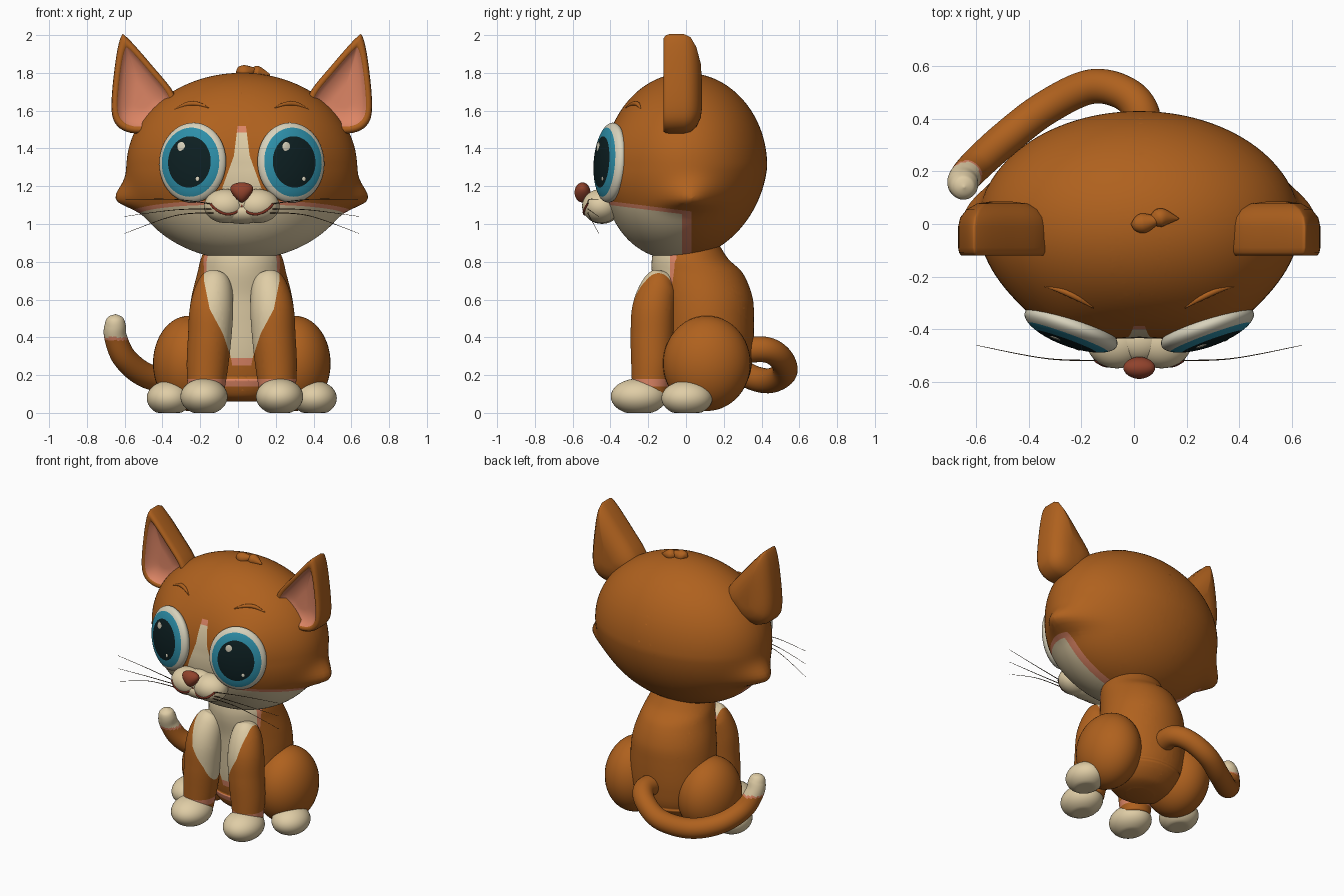
import bpy, bmesh, math
from mathutils import Vector, Matrix, Euler

if "Cube" in bpy.data.objects:
    bpy.data.objects.remove(bpy.data.objects["Cube"])

C = 0.02  # x of the symmetry plane of head and body
COLORS = {
    "orange fur": (0.43, 0.12, 0.013), "cream fur": (0.74, 0.61, 0.38),
    "pink": (0.72, 0.235, 0.13), "eye white": (0.68, 0.64, 0.5),
    "iris blue": (0.026, 0.27, 0.39), "pupil black": (0.004, 0.014, 0.016),
    "nose red": (0.28, 0.055, 0.025), "mouth red": (0.2, 0.03, 0.015),
    "whisker brown": (0.06, 0.035, 0.015),
}
MATS = []
for mat_name, rgb in COLORS.items():
    m = bpy.data.materials.new(mat_name)
    m.diffuse_color = (*rgb, 1)
    m.use_nodes = True
    m.node_tree.nodes["Principled BSDF"].inputs["Base Color"].default_value = m.diffuse_color
    MATS.append(m)
ORANGE, CREAM, PINK, WHITE, BLUE, BLACK, NOSE, MOUTH, WHISKER = range(9)


def finish(bm, name, rule, cuts=()):
    """Cut along colour borders, then colour faces by a constant or a function of their centre."""
    for co, no in cuts:
        bmesh.ops.bisect_plane(bm, geom=bm.verts[:] + bm.edges[:] + bm.faces[:],
                               plane_co=co, plane_no=no)
    bmesh.ops.recalc_face_normals(bm, faces=bm.faces[:])
    used = []
    for f in bm.faces:
        f.smooth = True
        k = rule(f.calc_center_median()) if callable(rule) else rule
        if k not in used:
            used.append(k)
        f.material_index = used.index(k)
    me = bpy.data.meshes.new(name)
    bm.to_mesh(me)
    bm.free()
    for k in used:
        me.materials.append(MATS[k])
    ob = bpy.data.objects.new(name, me)
    bpy.context.collection.objects.link(ob)
    return ob


def blob(name, center, radii, rule, rot=(0, 0, 0), seg=40, cuts=(), taper=0, edit=None):
    """Ellipsoid, flattened where it touches the ground."""
    bm = bmesh.new()
    bmesh.ops.create_uvsphere(bm, u_segments=seg, v_segments=seg * 2 // 3, radius=1)
    mat = Matrix.LocRotScale(Vector(center), Euler(rot), Vector(radii))
    for v in bm.verts:
        v.co.x *= 1 + taper * v.co.z
        v.co = mat @ v.co
        v.co.z = max(v.co.z, 0)
        if edit:
            edit(v.co)
    return finish(bm, name, rule, cuts)


def spline(pts, n, closed=False):
    """Catmull-Rom interpolation of tuples."""
    out, N = [], len(pts)
    for i in range(N if closed else N - 1):
        idx = [(i + k) % N if closed else min(max(i + k, 0), N - 1) for k in (-1, 0, 1, 2)]
        p = [pts[j] for j in idx]
        for s in range(n):
            t = s / n
            out.append([0.5 * (2 * b + (c - a) * t + (2 * a - 5 * b + 4 * c - d) * t * t
                               + (3 * b - a - 3 * c + d) * t ** 3) for a, b, c, d in zip(*p)])
    return out if closed else out + [list(pts[-1])]


def skin(name, rings, rule, cuts=()):
    """Join rings of points into a closed skin."""
    bm = bmesh.new()
    vs = [[bm.verts.new(p) for p in r] for r in rings]
    n = len(vs[0])
    bm.faces.new(vs[0])
    for a, b in zip(vs, vs[1:]):
        for i in range(n):
            bm.faces.new((a[i], a[(i + 1) % n], b[(i + 1) % n], b[i]))
    bm.faces.new(vs[-1])
    return finish(bm, name, rule, cuts)


def sweep(name, pts, rule, n=8, sides=24, cuts=()):
    """Round tube through points (x, y, z, radius)."""
    path = spline(pts, n)
    pos = [Vector(p[:3]) for p in path]
    rings, prev, nor = [], None, None
    for i, p in enumerate(pos):
        t = (pos[min(i + 1, len(pos) - 1)] - pos[max(i - 1, 0)]).normalized()
        nor = t.orthogonal().normalized() if prev is None else prev.rotation_difference(t) @ nor
        prev, bi = t, t.cross(nor)
        r = max(path[i][3], 0.0005)
        rings.append([p + r * (math.cos(a) * nor + math.sin(a) * bi)
                      for a in (2 * math.pi * k / sides for k in range(sides))])
    return skin(name, rings, rule, cuts)


def slopes(marks):
    """Cutting planes along mirrored border lines through (height, half width) points."""
    return [((C + s * w0, 0, z0), (z1 - z0, 0, -s * (w1 - w0)))
            for s in (-1, 1) for (z0, w0), (z1, w1) in zip(marks, marks[1:])]


def half_width(marks, z):
    for (z0, w0), (z1, w1) in zip(marks, marks[1:]):
        if z0 <= z <= z1:
            return w0 + (w1 - w0) * (z - z0) / (z1 - z0)
    return 0


def bump(d, s):
    return math.exp(-(d / s) ** 2)


# Head: eye bulges, cheek tufts and a forward jaw; cream jaw and forehead stripe
def head_shape(co):
    u, y, z = co.x - C, co.y, co.z
    if y < 0:
        co.y -= 0.045 * bump(abs(u) - 0.3, 0.17) * bump(z - 1.32, 0.25)
    co.y -= 0.05 * max(0, (1.305 - z) / 0.495)
    co.x += math.copysign(0.1, u) * (abs(u) > 0.3) * bump(y - 0.05, 0.13) * \
        bump(z - 1.125, 0.09 if z > 1.125 else 0.05)


def head_y(u, z):
    return -0.43 * math.sqrt(1 - (u / 0.61) ** 2 - ((z - 1.305) / 0.495) ** 2)


STRIPE = [(1.0, 0.16), (1.2, 0.1), (1.36, 0.042), (1.52, 0.022)]


def head_rule(c):
    low = c.z + 0.125 * c.y - 1.05
    if low < 0.02 and c.y < 0.03:
        return CREAM if low < 0 and c.y < -0.02 else PINK
    if c.y < -0.2 and abs(c.x - C) < half_width(STRIPE, c.z):
        return CREAM if c.z < 1.485 else PINK
    return ORANGE


cuts = [((0, 0, z), (0, 0.125, 1)) for z in (1.05, 1.07)]
cuts += [((0, y, 0), (0, 1, 0)) for y in (-0.02, 0.03)]
cuts += [((0, 0, z), (0, 0, 1)) for z in (1.36, 1.485, 1.52)]
blob("head", (C, 0, 1.305), (0.61, 0.43, 0.495), head_rule, seg=108,
     cuts=cuts + slopes(STRIPE), edit=head_shape)

# Torso and front legs share the chest marking
CHEST = [(0.25, 0.05), (0.3, 0.06), (0.42, 0.1), (0.55, 0.17), (0.7, 0.2), (1, 0.205)]


def coat(c):
    if 0.14 < c.z < 0.18 and c.y < 0:
        return PINK
    if c.z < 0.25 or c.y > -0.05 or abs(c.x - C) > half_width(CHEST, c.z):
        return ORANGE
    return CREAM if c.z > 0.29 and c.y < -0.085 else PINK


coat_cuts = slopes(CHEST) + [((0, y, 0), (0, 1, 0)) for y in (-0.085, -0.05)]
coat_cuts += [((0, 0, z), (0, 0, 1)) for z in (0.14, 0.18, 0.25, 0.29, 0.42, 0.55, 0.7)]
profile = [(0.06, 0.08, 0.09, 0.08), (0.09, 0.09, 0.19, 0.16), (0.18, 0.11, 0.26, 0.22),
           (0.32, 0.11, 0.285, 0.245), (0.5, 0.105, 0.28, 0.255), (0.62, 0.095, 0.265, 0.255),
           (0.74, 0.06, 0.235, 0.24), (0.82, 0.02, 0.215, 0.20), (0.92, 0.0, 0.17, 0.16)]
skin("torso", [[(C + rx * math.cos(a), cy + ry * math.sin(a), z)
                for a in (2 * math.pi * k / 72 for k in range(72))]
               for z, cy, rx, ry in spline(profile, 8)], coat, coat_cuts)

# Ear outline (distance from the middle, height) and its depth steps (y, scale)
outline = spline([(0.64, 1.99), (0.67, 1.85), (0.69, 1.62), (0.66, 1.52), (0.57, 1.48),
                  (0.44, 1.50), (0.35, 1.60), (0.36, 1.695), (0.48, 1.845), (0.605, 1.985)],
                 5, closed=True)
steps = [(-0.075, 0.25), (-0.08, 0.66), (-0.114, 0.8), (-0.12, 0.83), (-0.12, 0.93),
         (-0.108, 0.98), (-0.09, 1), (-0.01, 1), (0.025, 0.95), (0.055, 0.8),
         (0.078, 0.55), (0.085, 0.25)]

for s, side in ((-1, "left"), (1, "right")):
    # Ear: the first rings form the recessed pink lining
    ear = skin("ear_" + side, [[(C + s * (0.53 + (u - 0.53) * k), y, 1.66 + (z - 1.66) * k)
                                for u, z in outline] for y, k in steps], ORANGE)
    ear.data.materials.append(MATS[PINK])
    for f in ear.data.polygons[:1 + 2 * len(outline)]:
        f.material_index = 1

    # Eye: flattened ellipsoid coloured in rings around its axis
    loc, rad = Vector((C + s * 0.26, -0.40, 1.325)), Vector((0.187, 0.212, 0.066))
    rot = Euler((math.radians(86), 0, s * math.radians(20)))
    eye_mat = Matrix.LocRotScale(loc, rot, rad)
    inv = eye_mat.inverted()

    def eye_rule(c):
        p = inv @ c
        r = math.hypot(p.x, p.y)
        return BLACK if r < 0.66 else BLUE if r < 0.862 else WHITE
    blob("eye_" + side, loc, rad, eye_rule, rot, seg=54)
    for dx, dz, r in ((-0.045, 0.08, 0.023), (0.05, -0.09, 0.011)):
        a, b = dx / 0.187, dz / 0.212
        p = eye_mat @ Vector((a, b, math.sqrt(1 - a * a - b * b)))
        blob("eye_glint_" + side, p, (r, r * 1.15, 0.004), WHITE, rot, seg=16)

    # Brow and muzzle lobe
    sweep("brow_" + side, [(C + s * u, head_y(u, z) - 0.008, z, r) for u, z, r in
                           ((0.175, 1.615, 0.002), (0.23, 1.635, 0.011), (0.29, 1.634, 0.012),
                            (0.36, 1.605, 0.002))], ORANGE, sides=12)
    blob("muzzle_" + side, (C + s * 0.085, -0.45, 1.095), (0.115, 0.10, 0.09), CREAM)

    # Whiskers
    for z0, z1, z2 in ((1.10, 1.13, 1.13), (1.08, 1.075, 1.04), (1.06, 1.045, 0.95)):
        sweep("whisker_" + side, [(C + s * 0.12, -0.52, z0, 0.003), (C + s * 0.35, -0.513, z1, 0.002),
                                  (C + s * 0.62, -0.462, z2, 0.001)], WHISKER, sides=6)

    # Legs and paws
    leg = [(0.13, -0.10, 0.735, 0.01), (0.135, -0.11, 0.72, 0.06), (0.145, -0.14, 0.67, 0.095),
           (0.16, -0.17, 0.55, 0.115), (0.17, -0.178, 0.4, 0.115), (0.182, -0.18, 0.25, 0.11),
           (0.19, -0.19, 0.1, 0.095)]
    sweep("front_leg_" + side, [(C + s * u, y, z, r) for u, y, z, r in leg], coat, n=10, sides=48,
          cuts=coat_cuts)
    blob("haunch_" + side, (C + s * 0.28, 0.11, 0.262), (0.19, 0.232, 0.252), ORANGE)
    blob("front_paw_" + side, (C + s * 0.2, -0.25, 0.086), (0.125, 0.148, 0.096), CREAM)
    blob("hind_paw_" + side, (C + s * 0.385, 0.005, 0.078), (0.118, 0.135, 0.092), CREAM)

# Muzzle middle, chin, nose and mouth
blob("muzzle_middle", (C, -0.44, 1.11), (0.11, 0.088, 0.078), CREAM)
blob("chin", (C, -0.445, 1.065), (0.145, 0.088, 0.064), CREAM)
blob("nose", (C, -0.548, 1.167), (0.055, 0.042, 0.053), NOSE, taper=0.5)


def lip_y(u, z):
    d = 1 - ((abs(u) - 0.085) / 0.115) ** 2 - ((z - 1.095) / 0.09) ** 2
    return -0.45 - 0.10 * math.sqrt(max(d, 0.05))


lip = [(-0.165, 1.105), (-0.13, 1.072), (-0.085, 1.053), (-0.04, 1.058), (0, 1.085)]
lip += [(-u, z) for u, z in lip[-2::-1]]
sweep("mouth", [(C + u, lip_y(u, z), z, 0.007) for u, z in lip], MOUTH, sides=10)
sweep("mouth_cleft", [(C, lip_y(0, z) - 0.004, z, 0.007) for z in (1.14, 1.11, 1.08)], MOUTH, sides=10)

# Hair tuft on the crown: two small locks
sweep("hair_lock_front", [(-0.01, 0, 1.80, 0.004), (0.01, 0, 1.805, 0.03), (0.045, 0.005, 1.805, 0.036),
                          (0.11, 0.02, 1.82, 0.003)], ORANGE)
sweep("hair_lock_back", [(0.06, 0.01, 1.81, 0.004), (0.08, 0.018, 1.805, 0.028),
                         (0.11, 0.025, 1.80, 0.034), (0.17, 0.02, 1.79, 0.003)], ORANGE)

# Tail curling round to the left, with a cream tip
tail = [(0.03, 0.28, 0.33, 0.07), (0.03, 0.42, 0.335, 0.068), (-0.04, 0.50, 0.29, 0.066),
        (-0.17, 0.522, 0.215, 0.066), (-0.34, 0.44, 0.17, 0.066), (-0.49, 0.325, 0.2, 0.066),
        (-0.60, 0.225, 0.29, 0.064), (-0.648, 0.17, 0.40, 0.060), (-0.65, 0.148, 0.465, 0.056),
        (-0.648, 0.142, 0.505, 0.04), (-0.647, 0.14, 0.522, 0.003)]
sweep("tail", tail, lambda c: ORANGE if c.x > -0.5 or c.z < 0.385 else PINK if c.z < 0.4 else CREAM,
      n=10, sides=32)
